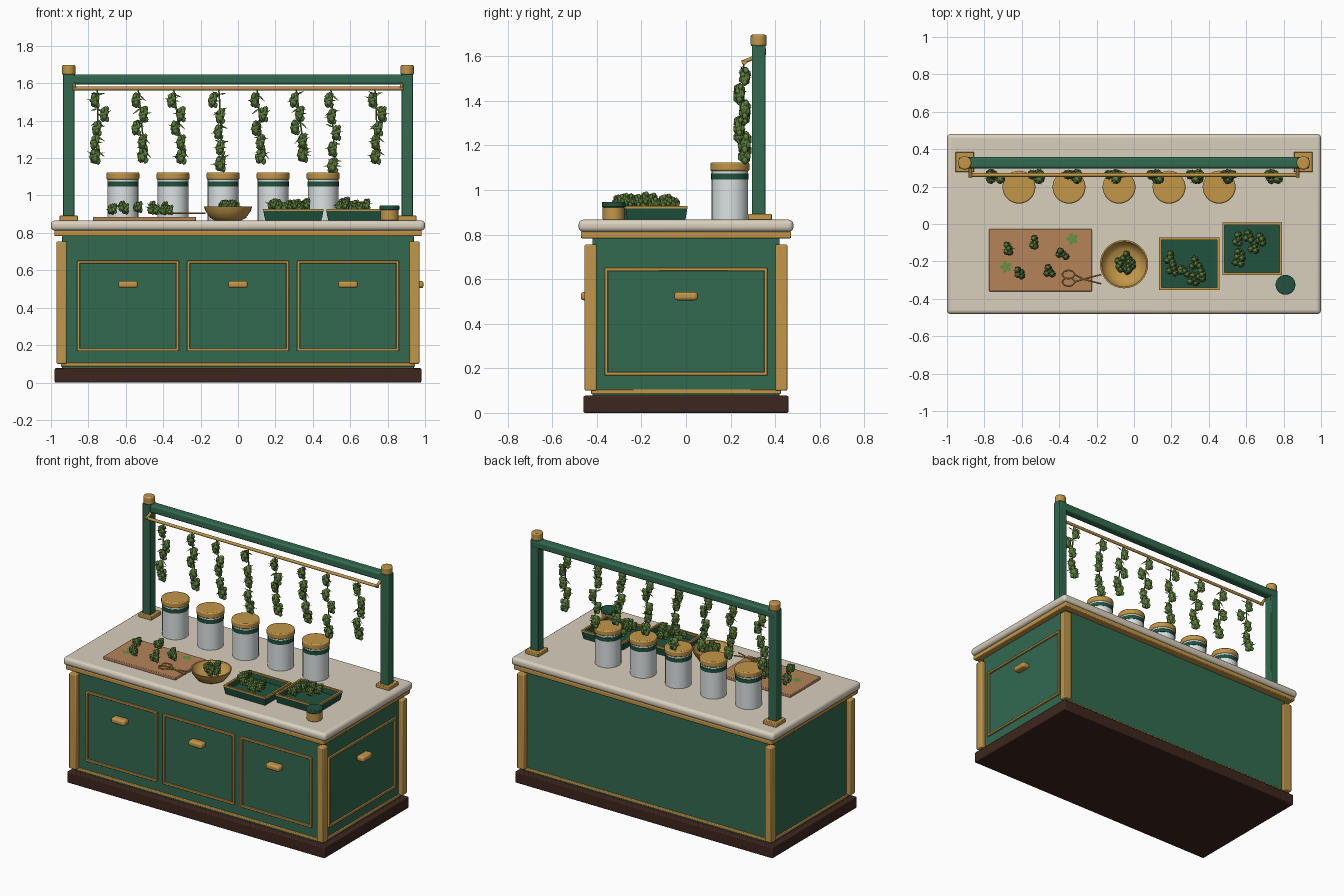
import bpy, bmesh, math, random
from mathutils import Matrix, Vector

if "Cube" in bpy.data.objects:
    bpy.data.objects.remove(bpy.data.objects["Cube"])
random.seed(4)


def mat(name, r, g, b):
    m = bpy.data.materials.new(name)
    m.diffuse_color = [((c / 255 + 0.055) / 1.055) ** 2.4 for c in (r, g, b)] + [1]
    m.use_nodes = True
    m.node_tree.nodes["Principled BSDF"].inputs["Base Color"].default_value = m.diffuse_color
    return m


GREEN = mat("cabinet green", 50, 106, 80)
DARK = mat("tray green", 32, 82, 63)
GOLD = mat("brass", 194, 150, 72)
STONE = mat("pale stone", 217, 208, 190)
WOOD = mat("dark plinth wood", 62, 38, 30)
BOARD = mat("board wood", 182, 131, 90)
WHITE = mat("jar white", 220, 226, 226)
BUD = mat("bud green", 92, 126, 60)
LEAF = mat("leaf green", 96, 146, 66)


def finish(name, bm, material, bevel=0, seg=2, smooth=True):
    me = bpy.data.meshes.new(name)
    bmesh.ops.recalc_face_normals(bm, faces=bm.faces)
    bm.to_mesh(me)
    bm.free()
    ob = bpy.data.objects.new(name, me)
    bpy.context.collection.objects.link(ob)
    me.materials.append(material)
    if bevel:
        b = ob.modifiers.new("bevel", "BEVEL")
        b.width, b.segments = bevel, seg
    if smooth:
        bpy.ops.object.select_all(action="DESELECT")
        ob.select_set(True)
        bpy.context.view_layer.objects.active = ob
        bpy.ops.object.shade_smooth_by_angle(angle=math.radians(40))
    return ob


def add_box(bm, x0, x1, y0, y1, z0, z1):
    m = Matrix.Translation(((x0 + x1) / 2, (y0 + y1) / 2, (z0 + z1) / 2))
    bmesh.ops.create_cube(bm, size=1, matrix=m @ Matrix.Diagonal((x1 - x0, y1 - y0, z1 - z0, 1)))


def box(name, material, *dims, bevel=0.004, seg=2):
    bm = bmesh.new()
    add_box(bm, *dims)
    return finish(name, bm, material, bevel, seg)


def add_rod(bm, a, b, r, n=12):
    a, b = Vector(a), Vector(b)
    m = Matrix.Translation((a + b) / 2) @ (b - a).to_track_quat("Z", "Y").to_matrix().to_4x4()
    bmesh.ops.create_cone(bm, cap_ends=True, segments=n, radius1=r, radius2=r,
                          depth=(b - a).length, matrix=m)


def rod(name, material, a, b, r, n=12, bevel=0):
    bm = bmesh.new()
    add_rod(bm, a, b, r, n)
    return finish(name, bm, material, bevel)


def lathe(name, material, profile, x, y, n=32):
    bm = bmesh.new()
    vs = [bm.verts.new((r, 0, z)) for r, z in profile]
    es = [bm.edges.new(p) for p in zip(vs, vs[1:])]
    bmesh.ops.spin(bm, geom=vs + es, axis=(0, 0, 1), cent=(0, 0, 0), steps=n, angle=2 * math.pi)
    bmesh.ops.remove_doubles(bm, verts=bm.verts, dist=1e-4)
    bmesh.ops.translate(bm, verts=bm.verts, vec=(x, y, 0))
    return finish(name, bm, material)


def blob(bm, p, rx, rz, sub=1):
    m = Matrix.Translation(p) @ Matrix.Rotation(random.uniform(-.3, .3), 4, "Y")
    bmesh.ops.create_icosphere(bm, subdivisions=sub, radius=1, matrix=m @ Matrix.Diagonal((rx, rx, rz, 1)))


def spike(bm, p, d, w):
    # narrow pointed leaf
    p, d = Vector(p), Vector(d)
    s = d.cross(Vector((0.3, 1, 0.2))).normalized() * w
    bm.faces.new([bm.verts.new(q) for q in (p, p + d * .4 + s, p + d, p + d * .4 - s)])


def bud(bm, p, r, h):
    # ovoid core with overlapping swollen bracts
    p = Vector(p)
    blob(bm, p, r * .8, h, 2)
    for i in range(9):
        a, t = i * 2.4, -.65 + i * .16
        blob(bm, p + Vector((math.cos(a) * r * .55, math.sin(a) * r * .55, t * h)), r * .48, r * .62)
    for i in range(3):
        a = random.uniform(0, 6.28)
        spike(bm, p, (math.cos(a) * r * 1.7, math.sin(a) * r * 1.2, random.uniform(-.3, 1) * r), r * .14)


def cluster(bm, x, y, z, s=1.0):
    for i in range(4):
        a = i * 1.57 + random.random()
        d = 0.019 * s if i else 0
        bud(bm, (x + math.cos(a) * d, y + math.sin(a) * d, z + random.uniform(0, .025) * s), .018 * s, .024 * s)


# cabinet
box("plinth", WOOD, -.98, .98, -.46, .46, 0, .077, bevel=.006)
box("cabinet_body", GREEN, -.94, .94, -.42, .42, .07, .785)
box("lower_trim", GOLD, -.947, .947, -.427, .427, .085, .106)
box("upper_trim", GOLD, -.982, .982, -.472, .472, .783, .814, bevel=.006)
box("countertop", STONE, -1, 1, -.482, .482, .812, .867, bevel=.022, seg=4)
for sx in (-1, 1):
    for sy in (-1, 1):
        x, y = sx * .943, sy * .428
        box("corner_post", GOLD, x - .027, x + .027, y - .027, y + .027, .10, .755, bevel=.006)


def frame(name, half_w, place):
    bm = bmesh.new()
    w, t = .015, .012
    for s in (-1, 1):
        c = s * (half_w - w / 2)
        add_box(bm, c - w / 2, c + w / 2, -t, .005, .168, .652)
    for z in (.168, .637):
        add_box(bm, -half_w, half_w, -t, .005, z, z + w)
    finish(name, bm, GOLD, .003).matrix_world = place
    bm = bmesh.new()
    add_box(bm, -.052, .052, -.052, .003, .505, .543)
    finish(name + "_handle", bm, GOLD, .013, 3).matrix_world = place


# door frames and handles
for x in (-.588, 0, .588):
    frame("door_frame", .272, Matrix.Translation((x, -.42, 0)))
frame("side_frame", .365, Matrix.Translation((.94, 0, 0)) @ Matrix.Rotation(math.pi / 2, 4, "Z"))

# drying rack
for x in (-.905, .905):
    box("rack_foot", GOLD, x - .05, x + .05, .278, .385, .865, .892)
    box("rack_post", GREEN, x - .03, x + .03, .296, .356, .885, 1.65)
    rod("post_cap", GOLD, (x, .326, 1.645), (x, .326, 1.697), .036, 20, .008)
    s = math.copysign(1, x)
    rod("rod_bracket", GOLD, (s * .875, .30, 1.592), (s * .875, .25, 1.572), .009)
box("rack_beam", GREEN, -.93, .93, .298, .358, 1.594, 1.647, bevel=.012, seg=3)
rod("hanging_rod", GOLD, (-.885, .262, 1.572), (.885, .262, 1.572), .01)

# hanging branches: sideways drift of five buds, and lowest point
branches = [(-.765, 0, .05, .01, 0, 1.16), (-.545, 0, .04, 0, .035, 1.165),
            (-.355, 0, .05, .02, .05, 1.16), (-.115, -.02, .02, .01, .02, 1.12),
            (.09, 0, .045, .005, .03, 1.16), (.30, 0, .03, .005, .045, 1.17),
            (.485, 0, .015, .04, .02, 1.11), (.72, 0, .05, .03, .015, 1.16)]
for x, a, b, c, d, low in branches:
    bm = bmesh.new()
    span = 1.54 - low
    top = Vector((x + .01, .262, 1.575))
    for i, dx in enumerate((a, b, c, d, d)):
        z = 1.51 - (span - .08) * i / 4
        p = Vector((x + dx, .252 + (-1) ** i * .012, z))
        bud(bm, p, .027 if i < 4 else .031, .043)
        q = Vector((x + .015 + d * i / 5, .255, z + .03))
        add_rod(bm, top, q, .004, 6)
        add_rod(bm, q, p, .004, 6)
        for s in (-1, 1):
            spike(bm, q, (s * .04, -.01, random.uniform(-.05, .02)), .005)
        top = q
    finish("hanging_branch", bm, BUD)

# storage jars
for i in range(5):
    x, y = -.615 + i * .2675, .197
    rod("jar", WHITE, (x, y, .865), (x, y, 1.088), .082, 32)
    rod("jar_band", DARK, (x, y, 1.048), (x, y, 1.075), .084, 32)
    rod("jar_lid", GOLD, (x, y, 1.085), (x, y, 1.123), .088, 32, .007)

# cutting board with buds, leaves and scissors
box("cutting_board", BOARD, -.775, -.225, -.36, -.027, .865, .886)
bm = bmesh.new()
for x, y in ((-.668, -.13), (-.53, -.097), (-.38, -.16), (-.604, -.257), (-.45, -.25)):
    cluster(bm, x, y, .918, 1.1)
finish("board_buds", bm, BUD)
bm = bmesh.new()
for x, y in ((-.33, -.08), (-.685, -.23)):
    for i in range(5):
        t = i * 1.257 + .6
        u = Vector((math.cos(t), math.sin(t), 0))
        v = Vector((-u.y, u.x, 0)) * .012
        p = Vector((x, y, .889))
        bm.faces.new([bm.verts.new(q) for q in (p, p + u * .02 - v, p + u * .037, p + u * .02 + v)])
finish("loose_leaves", bm, LEAF)
bm = bmesh.new()
for s in (-1, 1):
    cy = -.29 + s * .02
    ring = [Vector((-.35 + .033 * math.cos(i * .3927), cy + .022 * math.sin(i * .3927), .905)) for i in range(16)]
    for i in range(16):
        add_rod(bm, ring[i - 1], ring[i], .005, 6)
    add_rod(bm, (-.318, cy, .905), (-.27, -.295, .905), .005, 6)
    add_rod(bm, (-.27, -.295, .905), (-.175, -.295 - s * .025, .905), .005, 6)
finish("scissors", bm, GOLD)

# bowl
lathe("bowl", GOLD, [(0, .866), (.07, .866), (.095, .88), (.12, .915), (.129, .94), (.121, .94),
                     (.108, .912), (.08, .89), (0, .885)], -.053, -.215)
bm = bmesh.new()
for x, y in ((-.07, -.21), (-.03, -.225), (-.035, -.18), (-.01, -.205), (-.05, -.24)):
    cluster(bm, x, y, .925, 1.1)
finish("bowl_buds", bm, BUD)


def tray(x0, x1, y0, y1, points):
    cx, cy = (x0 + x1) / 2, (y0 + y1) / 2
    bm = bmesh.new()
    add_box(bm, x0, x1, y0, y1, .866, .922)
    for v in bm.verts:
        if v.co.z < .9:
            v.co.x += (cx - v.co.x) * .07
            v.co.y += (cy - v.co.y) * .07
    top = max(bm.faces, key=lambda f: f.calc_center_median().z)
    bmesh.ops.inset_region(bm, faces=[top], thickness=.01)
    bmesh.ops.translate(bm, verts=top.verts, vec=(0, 0, -.042))
    finish("tray", bm, DARK)
    bm = bmesh.new()
    for a, b in ((x0, x0 + .013), (x1 - .013, x1)):
        add_box(bm, a, b, y0, y1, .917, .928)
    for a, b in ((y0, y0 + .013), (y1 - .013, y1)):
        add_box(bm, x0, x1, a, b, .917, .928)
    finish("tray_rim", bm, GOLD)
    bm = bmesh.new()
    for x, y in points:
        cluster(bm, x, y, .92 + random.uniform(0, .02), 1.15)
    finish("tray_buds", bm, BUD)


tray(.135, .457, -.352, -.073, [(.195, -.18), (.21, -.24), (.27, -.25), (.33, -.21), (.365, -.27), (.32, -.295)])
tray(.472, .792, -.272, .007, [(.56, -.08), (.62, -.065), (.685, -.08), (.575, -.16), (.56, -.195), (.645, -.12)])

# small grinder
rod("grinder_base", GOLD, (.81, -.325, .865), (.81, -.325, .925), .049, 24, .005)
rod("grinder_lid", DARK, (.81, -.325, .922), (.81, -.325, .947), .053, 24, .005)
